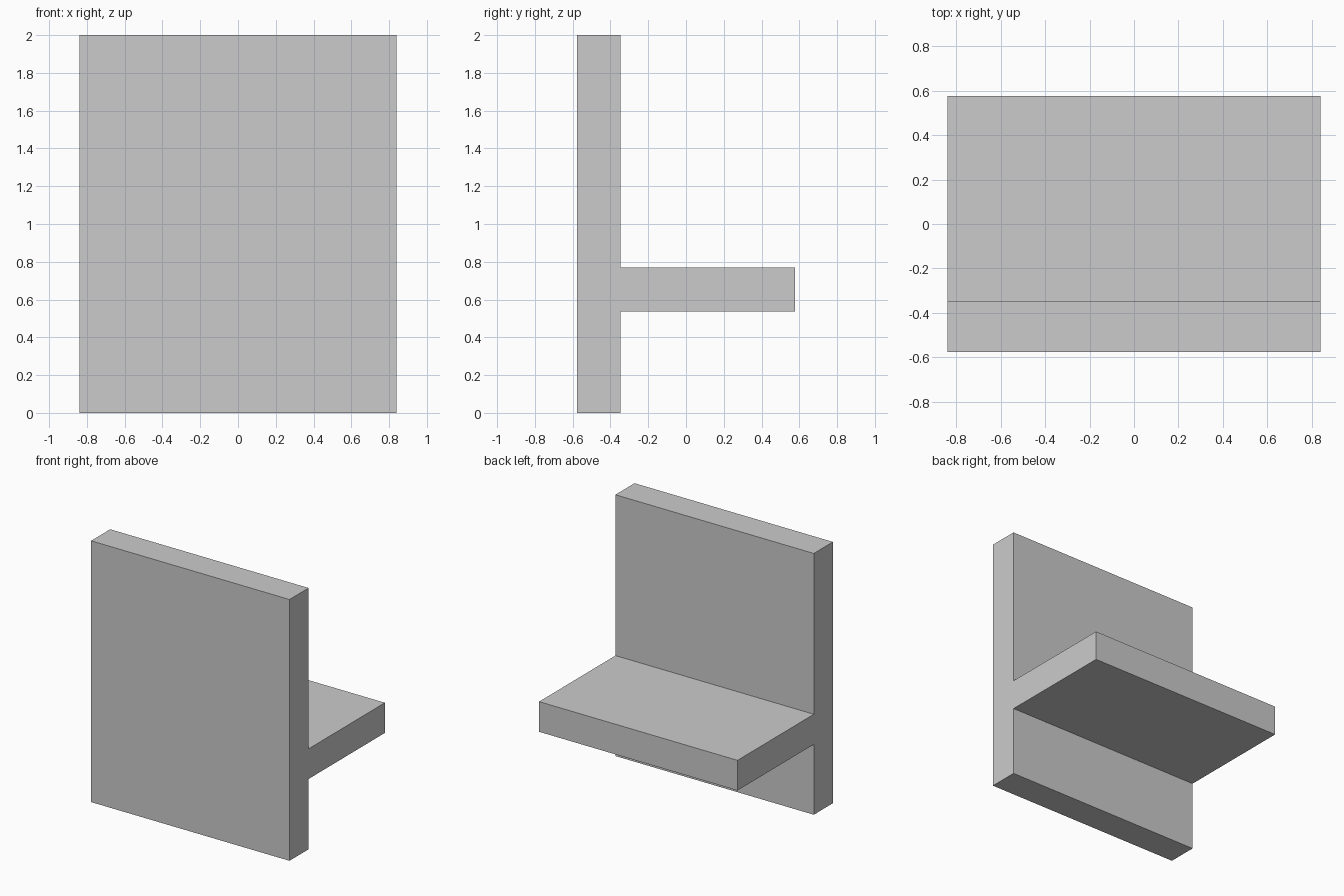
import bpy, bmesh

if "Cube" in bpy.data.objects:
    bpy.data.objects.remove(bpy.data.objects["Cube"])

HALF_WIDTH = 0.84
BACK, WALL, FRONT = -0.577, -0.346, 0.577   # y positions
LOW, HIGH, TOP = 0.538, 0.769, 2.0          # z positions

# Side profile (y, z): upright panel with a shelf
profile = [(BACK, 0), (WALL, 0), (WALL, LOW), (FRONT, LOW),
           (FRONT, HIGH), (WALL, HIGH), (WALL, TOP), (BACK, TOP)]

# Extrude the profile across the width
bm = bmesh.new()
face = bm.faces.new([bm.verts.new((-HALF_WIDTH, y, z)) for y, z in profile])
result = bmesh.ops.extrude_face_region(bm, geom=[face], use_keep_orig=True)
moved = [g for g in result["geom"] if isinstance(g, bmesh.types.BMVert)]
bmesh.ops.translate(bm, verts=moved, vec=(2 * HALF_WIDTH, 0, 0))
bmesh.ops.recalc_face_normals(bm, faces=bm.faces)

mesh = bpy.data.meshes.new("tee_bracket")
bm.to_mesh(mesh)
bm.free()
bpy.context.collection.objects.link(bpy.data.objects.new("tee_bracket", mesh))
